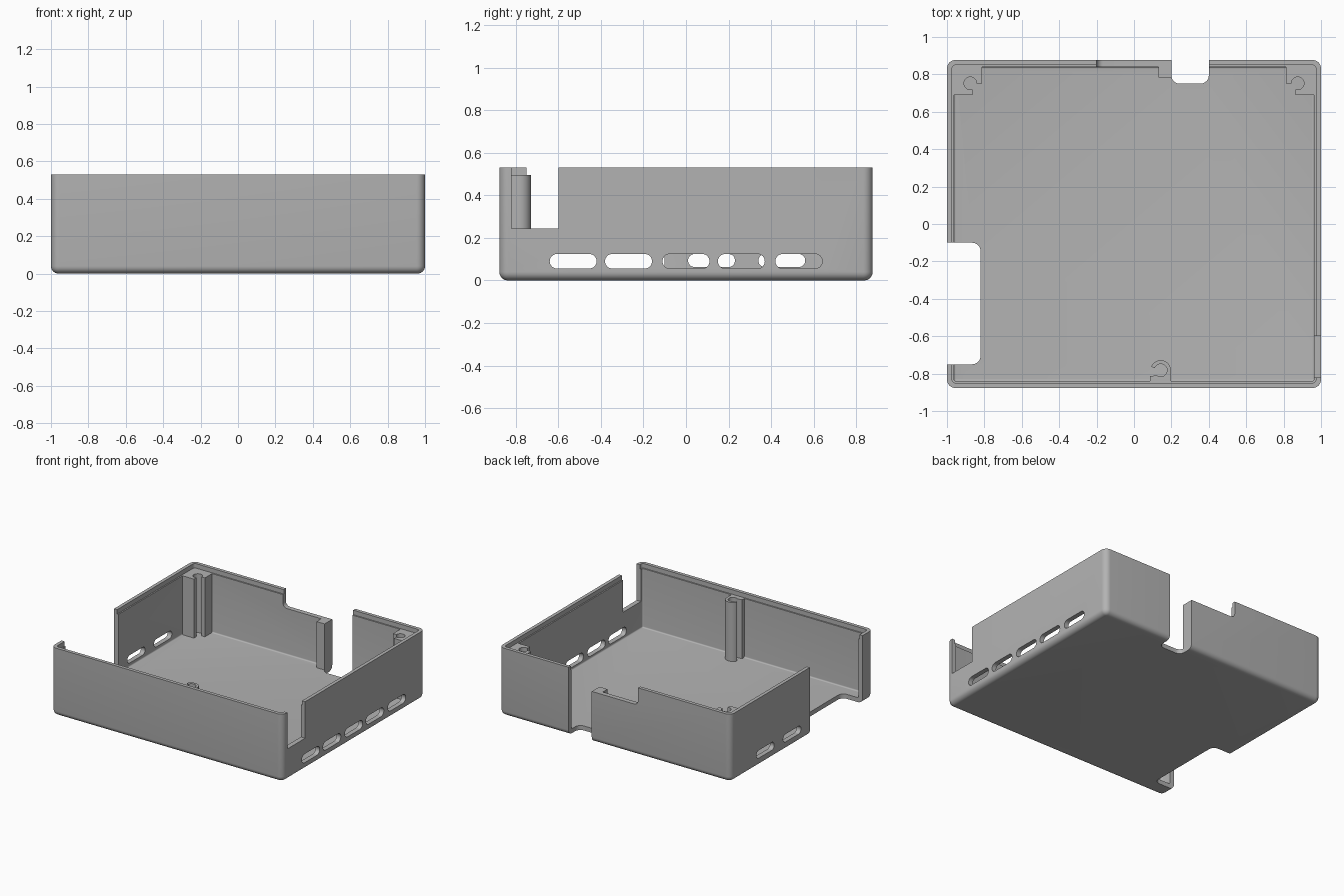
import bpy, bmesh, math
from mathutils import Vector

cube = bpy.data.objects.get("Cube")
if cube:
    bpy.data.objects.remove(cube, do_unlink=True)

grey = bpy.data.materials.new("light grey plastic")
grey.use_nodes = True
COLOR = (0.45, 0.45, 0.45, 1)
grey.diffuse_color = COLOR
grey.node_tree.nodes["Principled BSDF"].inputs["Base Color"].default_value = COLOR

HEIGHT, LEDGE, FLOOR = 0.53, 0.495, 0.035
HALF_X, HALF_Y = 1.0, 0.877


def arc(cx, cy, r, start, end, n=16):
    """Points on an arc, angles in degrees."""
    angles = [math.radians(start + (end - start) * i / n) for i in range(n + 1)]
    return [(cx + r * math.cos(a), cy + r * math.sin(a)) for a in angles]


def rounded_rect(u0, u1, v0, v1, r):
    return (arc(u1 - r, v1 - r, r, 0, 90, 8) + arc(u0 + r, v1 - r, r, 90, 180, 8)
            + arc(u0 + r, v0 + r, r, 180, 270, 8) + arc(u1 - r, v0 + r, r, 270, 360, 8))


def prism(name, outline, low, high, axis="z", bottom_bevel=0):
    """Extrude a 2D outline along an axis, optionally rounding its lower rim."""
    place = {"z": lambda u, v, w: (u, v, w),
             "x": lambda u, v, w: (w, u, v),
             "y": lambda u, v, w: (u, w, v)}[axis]
    bm = bmesh.new()
    base = bm.faces.new([bm.verts.new(place(u, v, low)) for u, v in outline])
    move = Vector(place(0, 0, high - low))
    new = bmesh.ops.extrude_face_region(bm, geom=[base], use_keep_orig=True)["geom"]
    bmesh.ops.translate(bm, vec=move, verts=[g for g in new if isinstance(g, bmesh.types.BMVert)])
    bmesh.ops.remove_doubles(bm, verts=bm.verts, dist=0.00001)
    if bottom_bevel:
        rim = [e for e in bm.edges if all(abs(v.co.z - low) < 0.0001 for v in e.verts)]
        bmesh.ops.bevel(bm, geom=rim, offset=bottom_bevel, segments=6,
                        profile=0.5, affect="EDGES", clamp_overlap=True)
    bmesh.ops.recalc_face_normals(bm, faces=bm.faces)
    mesh = bpy.data.meshes.new(name)
    bm.to_mesh(mesh)
    bm.free()
    mesh.materials.append(grey)
    obj = bpy.data.objects.new(name, mesh)
    bpy.context.collection.objects.link(obj)
    return obj


def smooth(obj):
    bpy.ops.object.select_all(action="DESELECT")
    obj.select_set(True)
    bpy.context.view_layer.objects.active = obj
    bpy.ops.object.shade_smooth_by_angle(angle=math.radians(32))


def inset_rect(wall, r):
    return rounded_rect(wall - HALF_X, HALF_X - wall, wall - HALF_Y, HALF_Y - wall, r)


# Tray shell with rounded corners and underside
tray = prism("tray", inset_rect(0, 0.045), 0, HEIGHT, bottom_bevel=0.04)

# Hollow inside and the stepped rim
cutters = [prism("cavity_cutter", inset_rect(0.037, 0.012), FLOOR, 1, bottom_bevel=0.01),
           prism("rim_step_cutter", inset_rect(0.027, 0.02), LEDGE, 1)]

# Wall openings that also notch the floor
cutters.append(prism("side_opening_cutter", rounded_rect(-1.3, -0.82, -0.75, -0.1, 0.045), -1, 1))
cutters.append(prism("back_opening_cutter", rounded_rect(0.2, 0.4, 0.75, 1.2, 0.045), -1, 1))

# Lowered part of the back wall and the notch beside the front corner
cutters.append(prism("low_wall_cutter", rounded_rect(-0.2, 0.3, 0.395, 1, 0.035), 0.7, 1.1, "y"))
notch = [(-0.82, 0.245), (-0.6, 0.245), (-0.6, 1), (-0.82, 1)]
cutters.append(prism("notch_cutter", notch, 0.9, 1.1, "x"))

# Vent slots in both side walls
for y in (-0.53, -0.27, 0, 0.26, 0.53):
    slot = rounded_rect(y - 0.11, y + 0.11, 0.056, 0.124, 0.0335)
    cutters.append(prism("vent_cutter", slot, 0.9, 1.1, "x"))
for y in (0.12, 0.45):
    slot = rounded_rect(y - 0.11, y + 0.11, 0.063, 0.124, 0.03)
    cutters.append(prism("vent_cutter", slot, -1.1, -0.9, "x"))

for cutter in cutters:
    mod = tray.modifiers.new("cut", "BOOLEAN")
    mod.operation = "DIFFERENCE"
    mod.solver = "EXACT"
    mod.object = cutter
    cutter.hide_render = True

# Bake the cuts, then drop the cutters
bpy.context.view_layer.update()
evaluated = tray.evaluated_get(bpy.context.evaluated_depsgraph_get())
cut_mesh = bpy.data.meshes.new_from_object(evaluated)
tray.modifiers.clear()
tray.data = cut_mesh
for cutter in cutters:
    bpy.data.objects.remove(cutter, do_unlink=True)
smooth(tray)

# Screw posts in the back corners, each with an open-sided hole
for side, name in ((-1, "back_right_post"), (1, "back_left_post")):
    hole = arc(-0.875, 0.752, 0.034, 290, 0, 20)
    outline = ([(-0.968, 0.69), (-0.863, 0.69)] + hole
               + [(-0.812, 0.752), (-0.812, 0.845), (-0.968, 0.845)])
    post = prism(name, [(-side * x, y) for x, y in outline], FLOOR - 0.01, LEDGE)
    smooth(post)

# Hooked screw post on the front wall
cx, cy = 0.143, -0.782
hook = ([(0.085, -0.845), (0.197, -0.845)] + arc(cx, cy, 0.054, 0, 160)
        + arc(cx, cy, 0.034, 160, -125, 20) + [(0.085, -0.813)])
smooth(prism("front_post", hook, FLOOR - 0.01, LEDGE))

# Stiffening block at the edge of the back opening
block = [(0.13, 0.782), (0.2, 0.782), (0.2, 0.845), (0.13, 0.845)]
prism("opening_block", block, FLOOR - 0.01, 0.395)
